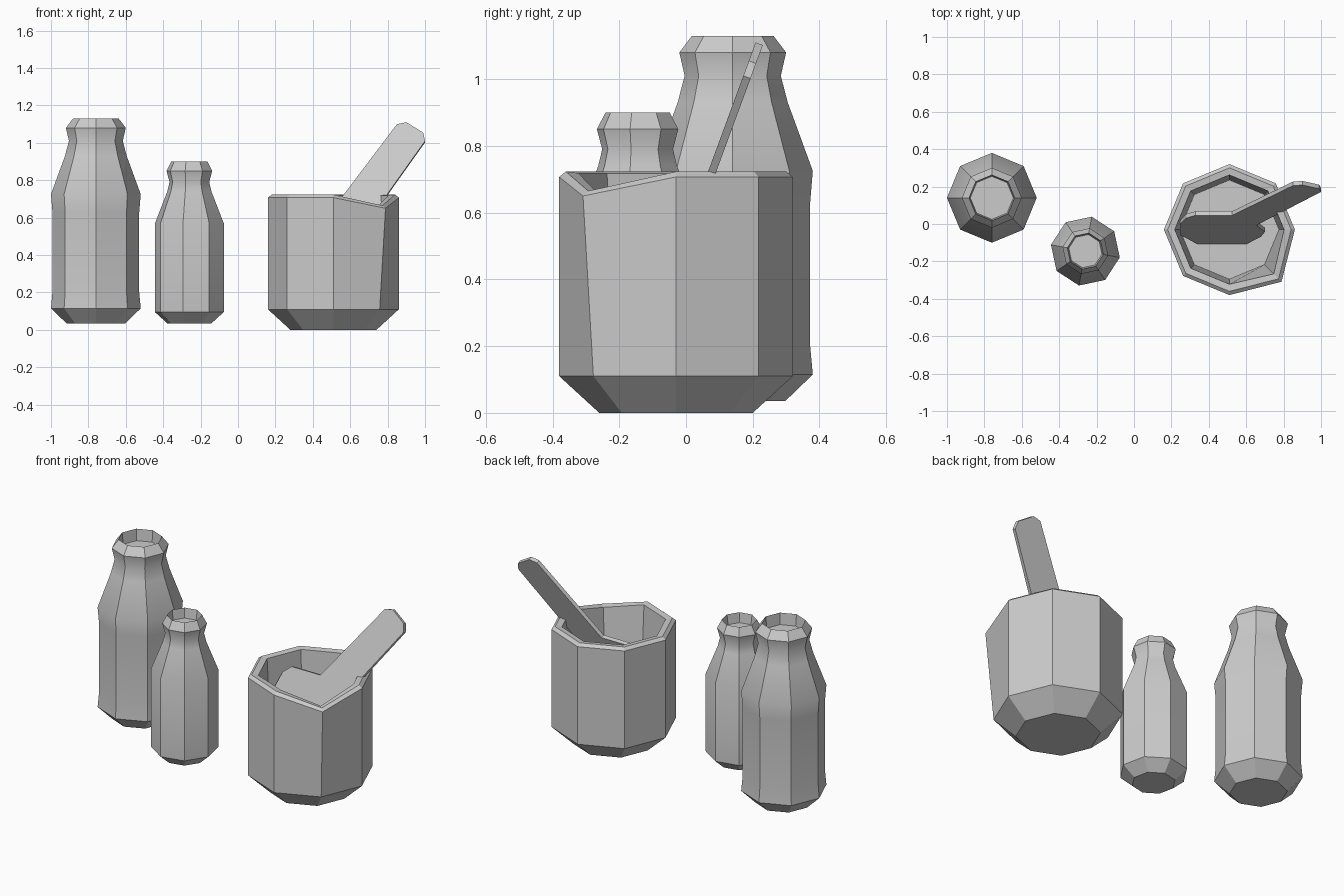
import bpy, bmesh
from math import cos, sin, radians, pi
from mathutils import Vector

if "Cube" in bpy.data.objects:
    bpy.data.objects.remove(bpy.data.objects["Cube"])


def finish(bm, name, smooth):
    bmesh.ops.recalc_face_normals(bm, faces=bm.faces)
    mesh = bpy.data.meshes.new(name)
    bm.to_mesh(mesh)
    bm.free()
    ob = bpy.data.objects.new(name, mesh)
    bpy.context.collection.objects.link(ob)
    if smooth:
        bpy.ops.object.select_all(action='DESELECT')
        ob.select_set(True)
        bpy.context.view_layer.objects.active = ob
        bpy.ops.object.shade_smooth_by_angle(angle=radians(30))
    return ob


def vessel(name, x, y, profile, turn=0, spout=None, smooth=True):
    """Eight-sided turned shape: profile runs up the outside and down the inside."""
    bm = bmesh.new()
    rings = []
    for k, (r, z) in enumerate(profile):
        ring = []
        for i in range(8):
            a = radians(turn) + i * pi / 4
            rr, zz = r, z
            if spout and i == 7 and k in spout:
                rr, zz = spout[k]
            ring.append(bm.verts.new((x + rr * cos(a), y + rr * sin(a), zz)))
        rings.append(ring)
    for a, b in zip(rings, rings[1:]):
        for i in range(8):
            j = (i + 1) % 8
            bm.faces.new((a[i], a[j], b[j], b[i]))
    bm.faces.new(rings[0])
    bm.faces.new(rings[-1])
    return finish(bm, name, smooth)


# Tall bottle
vessel("large_bottle", -0.76, 0.14, [
    (0.157, 0.035), (0.24, 0.115), (0.232, 0.20), (0.232, 0.63), (0.24, 0.725),
    (0.165, 0.93), (0.144, 1.01), (0.16, 1.08), (0.122, 1.13), (0.115, 1.06)])

# Short bottle, turned slightly
vessel("small_bottle", -0.26, -0.145, [
    (0.12, 0.035), (0.187, 0.095), (0.187, 0.57),
    (0.12, 0.74), (0.108, 0.79), (0.124, 0.85), (0.098, 0.90), (0.09, 0.84)], turn=-10.5)

# Mixing pot with a pouring spout on the front right corner
vessel("mixing_pot", 0.51, -0.03, [
    (0.23, 0.0), (0.35, 0.11), (0.35, 0.707), (0.33, 0.723), (0.292, 0.718), (0.265, 0.25)],
    spout={2: (0.394, 0.65), 3: (0.372, 0.665), 4: (0.335, 0.66)}, smooth=False)

# Flat paddle leaning in the pot: outline in x and z, sloping back in y
outline = [(1.0, 1.01), (0.99, 1.055), (0.90, 1.11), (0.85, 1.10), (0.525, 0.67),
           (0.33, 0.67), (0.28, 0.63), (0.247, 0.54), (0.25, 0.38), (0.34, 0.25),
           (0.60, 0.25), (0.68, 0.36), (0.70, 0.43), (0.655, 0.525)]
bm = bmesh.new()
front = [bm.verts.new((x, 0.065 + (z - 0.72) * 0.368, z)) for x, z in outline]
face = bm.faces.new(front)
new = bmesh.ops.extrude_face_region(bm, geom=[face], use_keep_orig=True)["geom"]
shift = Vector((0, 0.94, -0.35)) * 0.023
bmesh.ops.translate(bm, verts=[v for v in new if isinstance(v, bmesh.types.BMVert)], vec=shift)
finish(bm, "paddle", False)
